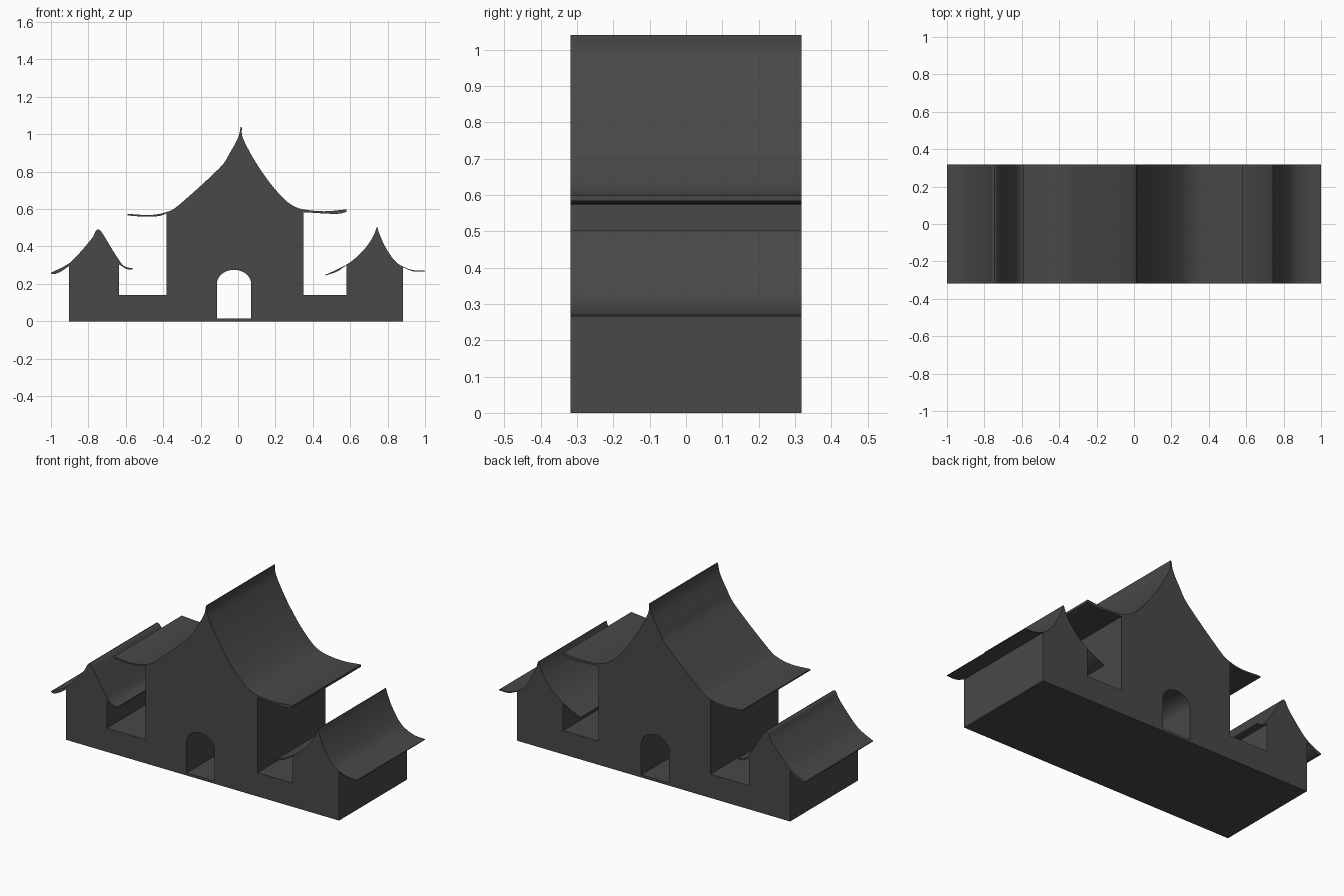
import bpy
import bmesh
import math
from mathutils import Vector

cube = bpy.data.objects.get("Cube")
if cube:
    bpy.data.objects.remove(cube, do_unlink=True)

DEPTH = 0.636
WALL_TOP = 0.14
SILL = 0.015


def make_material(name, rgb):
    mat = bpy.data.materials.new(name)
    mat.use_nodes = True
    colour = (*rgb, 1.0)
    mat.diffuse_color = colour
    bsdf = next(n for n in mat.node_tree.nodes if n.type == 'BSDF_PRINCIPLED')
    bsdf.inputs["Base Color"].default_value = colour
    bsdf.inputs["Roughness"].default_value = 0.8
    return mat


def smooth_path(points, steps=4):
    """Run a smooth curve through the given profile points."""
    pts = [Vector(p) for p in points]
    padded = [2 * pts[0] - pts[1]] + pts + [2 * pts[-1] - pts[-2]]
    path = []
    for a, b, c, d in zip(padded, padded[1:], padded[2:], padded[3:]):
        for i in range(steps):
            t = i / steps
            path.append(b + t / 2 * ((c - a) + t * ((2 * a - 5 * b + 4 * c - d)
                        + t * (3 * b - a - 3 * c + d))))
    return path + [pts[-1]]


def roof(left_under, left_slope, right_slope, right_under):
    """Roof outline: under the left eave, up to the ridge, down and back in."""
    outline = []
    for part in (left_under, left_slope, right_slope, right_under):
        outline += smooth_path(part)
    return outline


def arch(left, right, bottom, spring, top, steps=16):
    """Doorway outline with a rounded head."""
    centre, half = (left + right) / 2, (right - left) / 2
    head = [(centre + half * math.cos(math.pi * i / steps),
             spring + (top - spring) * math.sin(math.pi * i / steps))
            for i in range(steps + 1)]
    return [(left, bottom), (right, bottom)] + head


def extrude_profile(name, outlines, depth, mat):
    """Fill outlines in the xz plane (inner ones are holes) and extrude along y."""
    bm = bmesh.new()
    for outline in outlines:
        ring = []
        for x, z in outline:
            if not ring or (ring[-1].co - Vector((x, -depth / 2, z))).length > 1e-4:
                ring.append(bm.verts.new((x, -depth / 2, z)))
        for a, b in zip(ring, ring[1:] + ring[:1]):
            bm.edges.new((a, b))
    bmesh.ops.triangle_fill(bm, edges=bm.edges[:], use_beauty=True,
                            normal=(0, -1, 0))
    result = bmesh.ops.extrude_face_region(bm, geom=bm.faces[:],
                                           use_keep_orig=True)
    moved = [g for g in result["geom"] if isinstance(g, bmesh.types.BMVert)]
    bmesh.ops.translate(bm, verts=moved, vec=(0, depth, 0))
    bmesh.ops.recalc_face_normals(bm, faces=bm.faces[:])
    mesh = bpy.data.meshes.new(name)
    bm.to_mesh(mesh)
    bm.free()
    mesh.materials.append(mat)
    obj = bpy.data.objects.new(name, mesh)
    bpy.context.collection.objects.link(obj)
    bpy.ops.object.select_all(action='DESELECT')
    obj.select_set(True)
    bpy.context.view_layer.objects.active = obj
    bpy.ops.object.shade_smooth_by_angle(angle=math.radians(30))
    return obj


# Left tower roof
left_roof = roof(
    [(-.903, .296), (-.94, .27), (-.98, .252), (-1, .256)],
    [(-1, .26), (-.925, .296), (-.873, .337), (-.785, .438), (-.76, .483), (-.747, .491)],
    [(-.747, .491), (-.728, .475), (-.67, .38), (-.62, .305), (-.59, .288), (-.564, .284)],
    [(-.564, .276), (-.595, .279), (-.635, .303)])

# Main hall roof
main_roof = roof(
    [(-.382, .578), (-.42, .563), (-.5, .559), (-.59, .566)],
    [(-.59, .574), (-.47, .568), (-.382, .584), (-.312, .625), (-.1, .818),
     (-.045, .898), (0, .98), (.014, 1.038)],
    [(.02, 1.04), (.026, .98), (.088, .861), (.16, .754), (.222, .679), (.28, .626),
     (.345, .599), (.46, .588), (.58, .598)],
    [(.58, .584), (.52, .574), (.35, .583)])

# Right tower roof
right_roof = roof(
    [(.58, .3), (.53, .266), (.467, .244)],
    [(.467, .248), (.543, .283), (.607, .321), (.666, .374), (.708, .428),
     (.73, .47), (.742, .503)],
    [(.745, .503), (.757, .465), (.783, .406), (.815, .353), (.847, .315),
     (.885, .291), (.938, .273), (1, .27)],
    [(1, .266), (.938, .267), (.883, .288)])

# Walls join the roofs with two low courtyard gaps between the towers
gate_outline = (
    [(.883, 0), (-.903, 0)] + left_roof
    + [(-.635, WALL_TOP), (-.382, WALL_TOP)] + main_roof
    + [(.35, WALL_TOP), (.58, WALL_TOP)] + right_roof)

# Arched passage through the main hall
doorway = arch(-.113, .07, SILL, .2, .275)

charcoal = make_material("charcoal", (.065, .065, .065))
extrude_profile("gatehouse", [gate_outline, doorway], DEPTH, charcoal)
